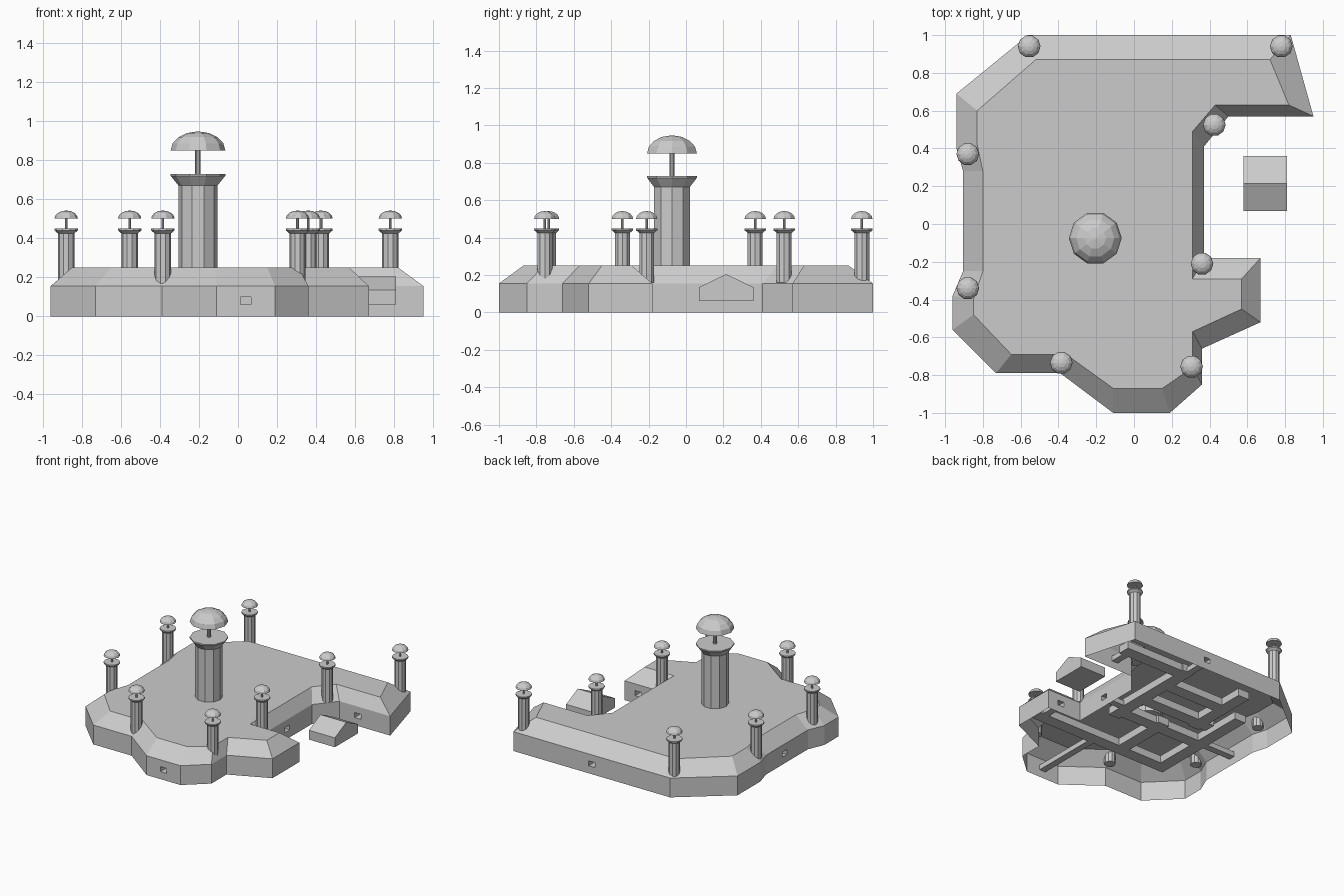
import bpy, bmesh, math
from mathutils import Vector

if "Cube" in bpy.data.objects:
    bpy.data.objects.remove(bpy.data.objects["Cube"])

WALL_Z, ROOF_Z = 0.155, 0.25

def finish(name, bm):
    bmesh.ops.remove_doubles(bm, verts=bm.verts, dist=1e-5)
    me = bpy.data.meshes.new(name)
    bm.to_mesh(me)
    bm.free()
    ob = bpy.data.objects.new(name, me)
    bpy.context.collection.objects.link(ob)
    return ob

def quad(bm, pts):
    bm.faces.new([bm.verts.new(p) for p in pts])

def lathe(bm, profile, centre, sides=10):
    """Closed turned solid; profile is (radius, z) from bottom to top."""
    rings = []
    for r, z in profile:
        rings.append([bm.verts.new((centre[0] + r * math.cos(2 * math.pi * i / sides),
                                    centre[1] + r * math.sin(2 * math.pi * i / sides), z))
                      for i in range(sides)])
    for a, b in zip(rings, rings[1:]):
        for i in range(sides):
            j = (i + 1) % sides
            bm.faces.new((a[i], a[j], b[j], b[i]))
    bm.faces.new(rings[0][::-1])
    bm.faces.new(rings[-1])

# Plan outlines, clockwise from the back left: foot of the wall and flat roof edge
outer = [(-.56, 1), (.83, 1), (.95, .57), (.50, .57), (.37, .41), (.37, -.18), (.67, -.18),
         (.67, -.52), (.36, -.66), (.36, -.85), (.19, -1), (-.11, -1), (-.39, -.79),
         (-.73, -.79), (-.96, -.56), (-.96, -.38), (-.905, -.25), (-.905, .28),
         (-.94, .40), (-.94, .69)]
inner = [(-.52, .87), (.72, .87), (.82, .63), (.43, .63), (.31, .49), (.31, -.29), (.57, -.29),
         (.57, -.45), (.31, -.57), (.31, -.76), (.15, -.87), (-.11, -.87), (-.36, -.69),
         (-.65, -.69), (-.85, -.48), (-.85, -.40), (-.80, -.25), (-.80, .28),
         (-.83, .42), (-.83, .60)]

# Wall index -> (distance along wall as a fraction) of its window
windows = {0: .50, 2: .64, 4: .53, 5: .6, 10: .5, 16: .55}
WIN_W, WIN_LO, WIN_HI = .055, .06, .10

# Open-bottomed shell: upright walls, sloping eaves, flat roof
bm = bmesh.new()
n = len(outer)
tunnel_mouths = []
for i in range(n):
    j = (i + 1) % n
    a, b = Vector(outer[i]), Vector(outer[j])
    def at(s, z):
        p = a.lerp(b, s)
        return (p.x, p.y, z)
    box = [at(1, 0), at(0, 0), at(0, WALL_Z), at(1, WALL_Z)]
    if i in windows:
        half = WIN_W / 2 / (b - a).length
        lo, hi = windows[i] - half, windows[i] + half
        hole = [at(hi, WIN_LO), at(lo, WIN_LO), at(lo, WIN_HI), at(hi, WIN_HI)]
        for k in range(4):
            m = (k + 1) % 4
            quad(bm, (box[k], box[m], hole[m], hole[k]))
        tunnel_mouths.append(tuple(a.lerp(b, windows[i])))
    else:
        quad(bm, box)
    quad(bm, ((*outer[j], WALL_Z), (*outer[i], WALL_Z), (*inner[i], ROOF_Z), (*inner[j], ROOF_Z)))
quad(bm, [(*p, ROOF_Z) for p in reversed(inner)])
finish("building_shell", bm)

# Passages inside the shell, seen from below
def passage(bm, p, q, width, z0, z1, open_start=False):
    p, q = Vector(p), Vector(q)
    d = (q - p).normalized()
    s = Vector((-d.y, d.x)) * width / 2
    ends = [[(c.x + k * s.x, c.y + k * s.y, z) for k, z in ((-1, z0), (1, z0), (1, z1), (-1, z1))]
            for c in (p, q)]
    for k in range(4):
        m = (k + 1) % 4
        quad(bm, (ends[0][m], ends[0][k], ends[1][k], ends[1][m]))
    quad(bm, ends[1])
    if not open_start:
        quad(bm, ends[0][::-1])

bm = bmesh.new()
targets = [(.14, .6), (.66, .74), (.1, .1), (.55, -.4), (.04, -.4), (-.55, .03)]
for mouth, t in zip(tunnel_mouths, targets):
    along_x = abs(mouth[0] - t[0]) > abs(mouth[1] - t[1])
    end = (t[0], mouth[1]) if along_x else (mouth[0], t[1])
    passage(bm, mouth, end, WIN_W, WIN_LO, WIN_HI, True)
finish("window_tunnels", bm)

bm = bmesh.new()
routes = [((-.42, .54), (.2, .54)), ((-.5, .27), (.2, .27)), ((-.62, .03), (.2, .03)),
          ((-.6, -.4), (.6, -.4)), ((.1, .74), (.72, .74)), ((-.6, -.45), (-.6, .5)),
          ((.15, -.05), (.15, .8)), ((-.2, -.45), (-.2, .1)), ((-.4, .2), (-.4, .78))]
for p, q in routes:
    passage(bm, p, q, .1, .06, .12)
finish("inner_passages", bm)

# Towers: shaft with flared cup, thin post and dome
def tower(name, centre, base, cup, top, r, rim, post, dome_z, dome_h):
    bm = bmesh.new()
    lathe(bm, [(r, base), (r, cup), (rim, top - .01), (rim, top)], centre)
    lathe(bm, [(post, top), (post, dome_z + .005)], centre)
    dome = [(rim * math.cos(t), dome_z + dome_h * math.sin(t))
            for t in (math.radians(k * 22) for k in range(5))]
    lathe(bm, dome, centre)
    finish(name, bm)

tower("central_tower", (-.205, -.075), .2, .67, .73, .10, .14, .014, .85, .097)
spots = [(-.555, .94), (.78, .94), (.425, .525), (.36, -.21), (.305, -.755),
         (-.385, -.735), (-.88, -.34), (-.88, .37)]
for i, c in enumerate(spots):
    tower(f"corner_tower_{i + 1}", c, .16, .425, .45, .042, .06, .007, .50, .042)

# Gabled hut beside the notch, ridge along x
bm = bmesh.new()
gable = [(.07, .06), (.36, .06), (.36, .135), (.215, .205), (.07, .135)]
f = bm.faces.new([bm.verts.new((.58, y, z)) for y, z in gable])
ext = bmesh.ops.extrude_face_region(bm, geom=[f])
bmesh.ops.translate(bm, vec=(.23, 0, 0),
                    verts=[v for v in ext["geom"] if isinstance(v, bmesh.types.BMVert)])
if f.is_valid and not any(len(e.link_faces) == 1 for e in bm.edges):
    bmesh.ops.recalc_face_normals(bm, faces=bm.faces)
else:
    bmesh.ops.holes_fill(bm, edges=bm.edges)
    bmesh.ops.recalc_face_normals(bm, faces=bm.faces)
finish("gabled_hut", bm)
